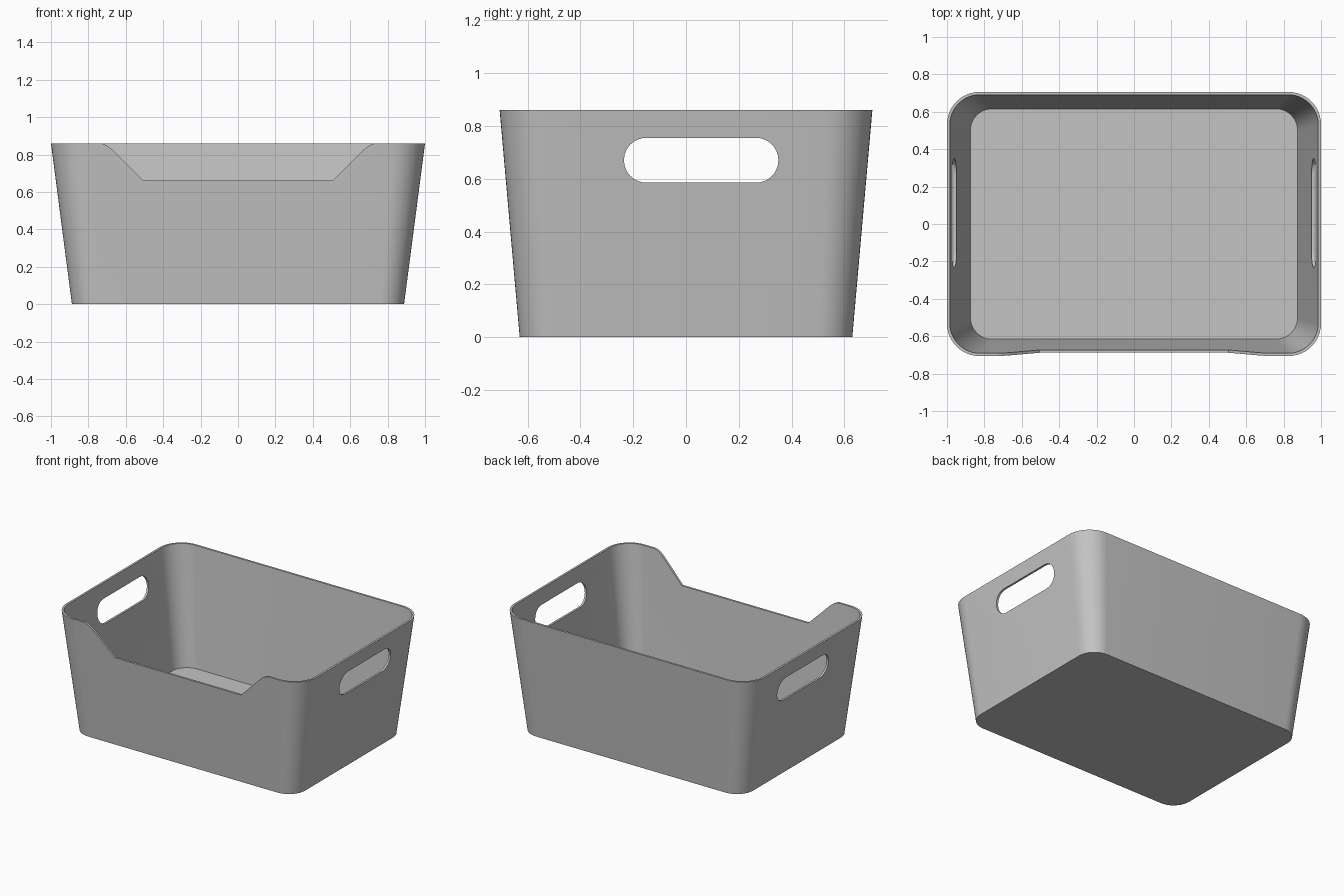
import bpy, bmesh, math

if "Cube" in bpy.data.objects:
    bpy.data.objects.remove(bpy.data.objects["Cube"], do_unlink=True)

HEIGHT, WALL, FLOOR = 0.86, 0.015, 0.012
CORNER_STEPS = 12

grey = bpy.data.materials.new("light grey plastic")
grey.use_nodes = True
colour = (0.55, 0.55, 0.55, 1)
grey.diffuse_color = colour
grey.node_tree.nodes["Principled BSDF"].inputs["Base Color"].default_value = colour


def add_object(name, bm):
    bmesh.ops.recalc_face_normals(bm, faces=bm.faces)
    mesh = bpy.data.meshes.new(name)
    bm.to_mesh(mesh)
    bm.free()
    mesh.materials.append(grey)
    obj = bpy.data.objects.new(name, mesh)
    bpy.context.collection.objects.link(obj)
    return obj


def wall_ring(bm, z, inset):
    """Rounded rectangle on the tapered wall at height z."""
    t = z / HEIGHT
    hx = 0.888 + 0.112 * t - inset
    hy = 0.63 + 0.076 * t - inset
    r = 0.13 + 0.045 * t - inset
    ring = []
    for i, (sx, sy) in enumerate(((1, 1), (-1, 1), (-1, -1), (1, -1))):
        for k in range(CORNER_STEPS + 1):
            a = math.pi / 2 * (i + k / CORNER_STEPS)
            ring.append(bm.verts.new((sx * (hx - r) + r * math.cos(a),
                                      sy * (hy - r) + r * math.sin(a), z)))
    return ring


def bridge(bm, a, b):
    n = len(a)
    for i in range(n):
        bm.faces.new((a[i], a[(i + 1) % n], b[(i + 1) % n], b[i]))


def prism(name, outline, direction):
    """Extrude a closed outline of 3D points along a vector."""
    bm = bmesh.new()
    face = bm.faces.new([bm.verts.new(p) for p in outline])
    ext = bmesh.ops.extrude_face_region(bm, geom=[face])
    bmesh.ops.translate(bm, vec=direction,
                        verts=[g for g in ext["geom"] if isinstance(g, bmesh.types.BMVert)])
    obj = add_object(name, bm)
    obj.hide_render = True
    return obj


# Tapered bin: outer shell, rim, inner shell and floor
bm = bmesh.new()
rings = [wall_ring(bm, 0, 0), wall_ring(bm, HEIGHT, 0),
         wall_ring(bm, HEIGHT, WALL), wall_ring(bm, FLOOR, WALL)]
for lower, upper in zip(rings, rings[1:]):
    bridge(bm, lower, upper)
bm.faces.new(rings[0])
bm.faces.new(rings[-1])
storage_bin = add_object("storage_bin", bm)

# Front scoop: straight slopes that ease into the rim
half = [(0.505, 0.66)]
p0, p1, p2 = (0.655, 0.81), (0.70, 0.855), (0.735, HEIGHT)
for k in range(9):
    t = k / 8
    half.append(tuple((1 - t) ** 2 * a + 2 * t * (1 - t) * b + t * t * c
                      for a, b, c in zip(p0, p1, p2)))
half.append((0.735, 1.0))
scoop = half + [(-x, z) for x, z in reversed(half)]
scoop_cutter = prism("scoop_cutter", [(x, -0.9, z) for x, z in scoop], (0, 0.5, 0))

# Handle slot: stadium shape through both side walls
slot, r = [], 0.085
for cy, start in ((0.265, -math.pi / 2), (-0.15, math.pi / 2)):
    for k in range(17):
        a = start + math.pi * k / 16
        slot.append((-1.2, cy + r * math.cos(a), 0.67 + r * math.sin(a)))
handle_cutter = prism("handle_cutter", slot, (2.4, 0, 0))

bpy.context.view_layer.objects.active = storage_bin
for cutter in (scoop_cutter, handle_cutter):
    mod = storage_bin.modifiers.new(cutter.name, "BOOLEAN")
    mod.operation, mod.solver, mod.object = "DIFFERENCE", "EXACT", cutter
    bpy.ops.object.modifier_apply(modifier=mod.name)
    bpy.data.objects.remove(cutter, do_unlink=True)

# Smooth corners, crisp rim and cut edges
bpy.ops.object.select_all(action="DESELECT")
storage_bin.select_set(True)
bpy.ops.object.shade_smooth_by_angle(angle=math.radians(30))
